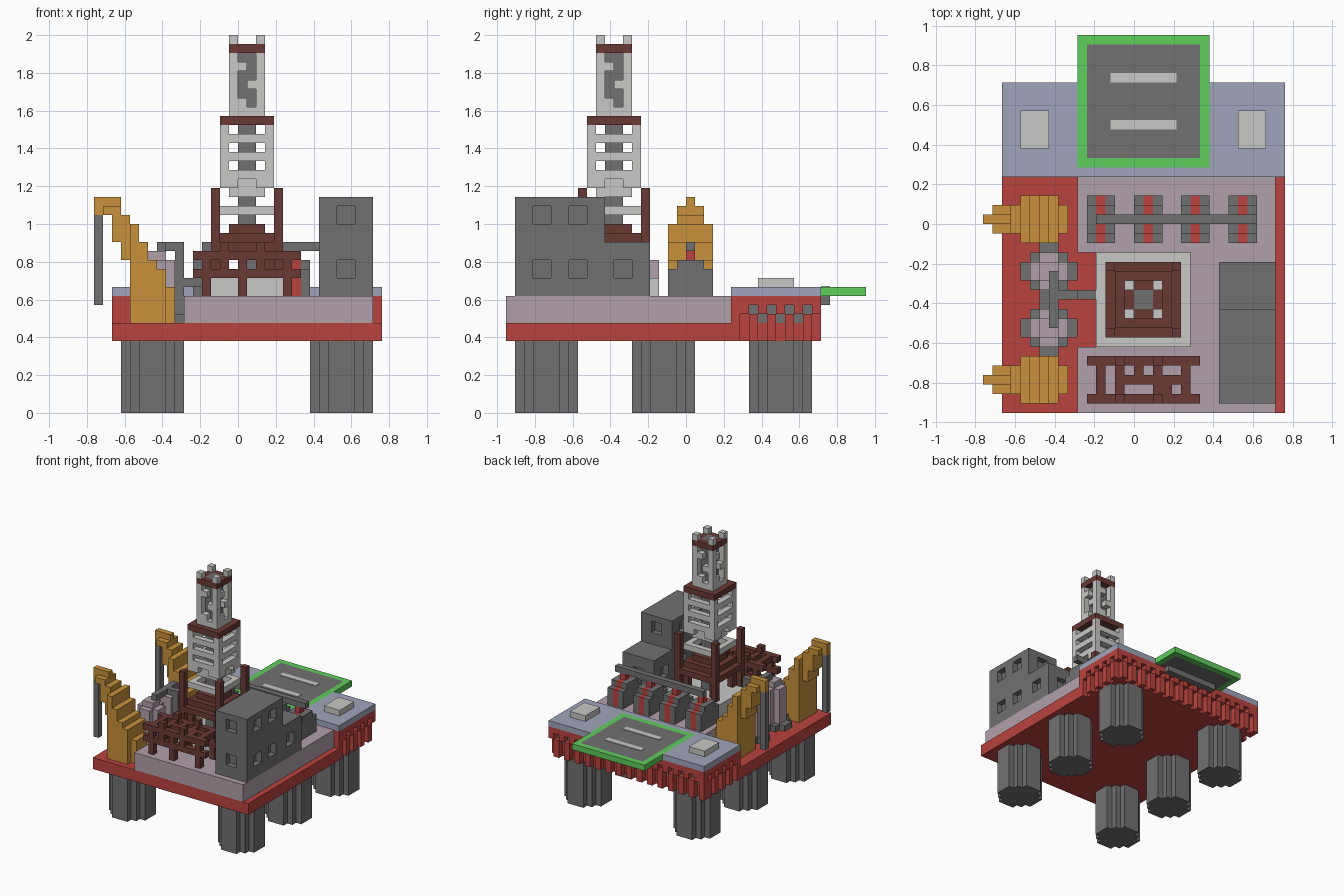
import bpy, bmesh
from itertools import product

if "Cube" in bpy.data.objects:
    bpy.data.objects.remove(bpy.data.objects["Cube"])

U = 1 / 21  # one building block


def material(name, rgb):
    m = bpy.data.materials.new(name)
    m.diffuse_color = [((c / 255 + 0.055) / 1.055) ** 2.4 for c in rgb] + [1]
    m.use_nodes = True
    m.node_tree.nodes["Principled BSDF"].inputs["Base Color"].default_value = m.diffuse_color
    return m


RED = material("hull red", (186, 67, 63))
GREY = material("steel grey", (113, 113, 113))
LIGHT = material("light grey", (200, 200, 198))
MAUVE = material("deck mauve", (176, 160, 170))
BLUE = material("deck blue", (160, 165, 187))
GREEN = material("pad green", (95, 205, 92))
ORANGE = material("crane orange", (200, 145, 60))
BROWN = material("rust brown", (106, 58, 52))


def cells(boxes):
    s = set()
    for x0, x1, y0, y1, z0, z1 in boxes:
        s.update(product(range(x0, x1), range(y0, y1), range(z0, z1)))
    return s


def blocks(name, mat, add, cut=()):
    """Solid made of block boxes (x0,x1,y0,y1,z0,z1), minus cut boxes; only the skin is built."""
    solid = cells(add) - cells(cut)
    bm, verts = bmesh.new(), {}
    for c in solid:
        for a, d in product(range(3), (0, 1)):
            n = list(c)
            n[a] += 2 * d - 1
            if tuple(n) in solid:
                continue
            ring = []
            for p, q in ((0, 0), (1, 0), (1, 1), (0, 1)):
                k = list(c)
                k[a] += d
                k[(a + 1) % 3] += p
                k[(a + 2) % 3] += q
                k = tuple(k)
                if k not in verts:
                    verts[k] = bm.verts.new([i * U for i in k])
                ring.append(verts[k])
            bm.faces.new(ring if d else ring[::-1])
    bmesh.ops.dissolve_limit(bm, angle_limit=0.01, verts=bm.verts[:], edges=bm.edges[:])
    me = bpy.data.meshes.new(name)
    bm.to_mesh(me)
    bm.free()
    me.materials.append(mat)
    ob = bpy.data.objects.new(name, me)
    bpy.context.collection.objects.link(ob)
    return ob


def disc(x, y, w, z0, z1):
    """Blocky round column of width w with its corner at x, y."""
    return [(x, x + w, y + 2, y + w - 2, z0, z1), (x + 1, x + w - 1, y + 1, y + w - 1, z0, z1),
            (x + 2, x + w - 2, y, y + w, z0, z1)]


def around(h, z0, z1):
    """Square of half width h about the derrick centre (1, -8)."""
    return (1 - h, 1 + h, -8 - h, -8 + h, z0, z1)


# Six round legs
for i, (x, y) in enumerate(product((-13, 8), (-19, -6, 7))):
    blocks(f"leg_{i}", GREY, disc(x, y, 7, 0, 8))

# Red hull with toothed skirt under the rear deck
leg_tops = [(-13, -6, 7, 14, 10, 12), (8, 15, 7, 14, 10, 12)]
hull = [(-14, 16, -20, 5, 8, 10), (-13, 15, 5, 14, 8, 13), (-14, 16, 5, 6, 10, 13)]


def tooth(i):
    return [(8, 11), (12, 13)] if i % 2 == 0 else [(11, 13)]


for y in range(5, 15):
    for z in tooth(y + 1):
        hull += [(-14, -13, y, y + 1, *z), (15, 16, y, y + 1, *z)]
for x in range(-14, 16):
    hull += [(x, x + 1, 14, 15, *z) for z in tooth(x)]
blocks("hull", RED, hull, leg_tops)
blocks("leg_tops", GREY, leg_tops)

# Decks
blocks("main_deck", MAUVE, [(-6, 15, -20, 5, 10, 13)], [(-6, -4, -13, -3, 10, 13)])
pad = (-6, 8, 6, 20, 13, 14)
blocks("rear_deck", BLUE, [(-14, 16, 5, 15, 13, 14)], [pad])
blocks("deck_hatches", LIGHT, [(-12, -9, 8, 12, 14, 15), (11, 14, 8, 12, 14, 15)])

# Landing pad with plain marker bars
fill = (-5, 7, 7, 19, 13, 14)
blocks("pad_rim", GREEN, [pad], [fill])
blocks("pad_surface", GREY, [fill])
blocks("pad_support", GREY, [(-4, 6, 15, 16, 12, 13)])
bars = blocks("pad_marker_bars", LIGHT, [(-2, 5, 10, 11, 0, 1), (-2, 5, 15, 16, 0, 1)])
bars.scale.z = 0.1
bars.location = (-0.5 * U, 0, 14 * U)

# Cabin block with recessed windows
wins = []
for z in (15, 21):
    wins += [(11, 13, -19, -18, z, z + 2)]
    for y in (-17, -13):
        wins += [(14, 15, y, y + 2, z, z + 2), (9, 10, y, y + 2, z, z + 2)]
wins += [(14, 15, -8, -6, 15, 17), (9, 10, -8, -6, 15, 17),
         (11, 13, -10, -9, 21, 23), (11, 13, -5, -4, 15, 17)]
blocks("cabin", GREY, [(9, 15, -19, -9, 13, 24), (9, 15, -9, -4, 13, 19)], wins)

# Two cranes, each a stepped boom (x, low z, high z, half width) with a hanging line
boom = [(-16, 22, 24, 0), (-15, 22, 24, 1), (-14, 19, 23, 1), (-13, 17, 22, 1), (-12, 10, 21, 2),
        (-11, 10, 19, 2), (-10, 10, 17, 2), (-9, 10, 16, 2), (-8, 10, 14, 1)]
for i, y in enumerate((-17, 0)):
    b = [(x, x + 1, y - w, y + 1 + w, lo, min(hi, 23)) for x, lo, hi, w in boom]
    b.append((-16, -13, y, y + 1, 23, 24))
    blocks(f"crane_{i}", ORANGE, b)
    blocks(f"crane_line_{i}", GREY, [(-16, -15, y, y + 1, 12, 22)])

# Storage tanks on the left with linking pipe
for i, y in enumerate((-11, -5)):
    blocks(f"tank_base_{i}", GREY, disc(-12, y - 3, 6, 10, 11))
    blocks(f"tank_{i}", MAUVE, [(-11, -7, y - 1, y + 1, 11, 17), (-10, -8, y - 2, y + 2, 11, 17),
                                (-10, -8, y - 1, y + 1, 17, 18)])
blocks("tank_pipe", GREY, [(-9, -8, -11, -5, 18, 19), (-8, -6, -8, -7, 18, 19),
                           (-7, -6, -8, -7, 10, 19), (-6, -4, -8, -7, 14, 15)])

# Row of four pumps with red bands and a header pipe
for i, x in enumerate((-5, 0, 5, 10)):
    def hump(a, b):
        return [(a, b, -2, 3, 13, 16), (a, b, -1, 2, 16, 17)]
    blocks(f"pump_{i}", GREY, hump(x, x + 3), hump(x + 1, x + 2))
    blocks(f"pump_band_{i}", RED, hump(x + 1, x + 2) + [(x + 1, x + 2, 0, 1, 17, 18)])
blocks("pump_header_pipe", GREY, [(-4, 13, 0, 1, 18, 19)])

# Pipe rack at the front
rack = []
for y in (-19, -15):
    rack += [(-5, 7, y, y + 1, 15, 16), (-5, 7, y, y + 1, 17, 18)]
    rack += [(x, x + 1, y, y + 1, 13, 18) for x in (-4, 0, 5)]
    rack += [(x, x + 1, y, y + 1, 15, 19) for x in (-2, 2)]
for x in (-4, -2, 2, 5):
    rack += [(x, x + 1, -19, -14, 17, 18)]
rack += [(-2, 6, -17, -16, 17, 18), (0, 1, -17, -14, 17, 18), (3, 4, -19, -16, 17, 18)]
blocks("pipe_rack", BROWN, rack)

# Derrick footing: base slab, corner posts, stepped brown frame
blocks("derrick_base", LIGHT, [(-4, 6, -13, -3, 13, 15)])
for i, (x, y) in enumerate(product((-3, 4), (-12, -5))):
    blocks(f"derrick_post_{i}", BROWN, [(x, x + 1, y, y + 1, 15, 25)])
blocks("derrick_frame", BROWN, [around(4, 18, 19), around(3, 15, 20), around(2, 20, 21)],
       [around(1, 15, 21), (-1, 3, -12, -4, 15, 18), (-3, 5, -10, -6, 15, 18), around(3, 18, 19)][:3])
blocks("drill_pipe", GREY, [around(1, 15, 41)])
blocks("derrick_collar", LIGHT, [around(3, 22, 23)], [around(2, 22, 23)])


def slot(h, a, b, z):
    """Opening from offset a to b at level z on all four faces of a tower of half width h."""
    return [(1 + a, 1 + b, -8 - h, -7 - h, z, z + 1), (1 - b, 1 - a, -9 + h, -8 + h, z, z + 1),
            (1 - h, 2 - h, -8 - b, -8 - a, z, z + 1), (h, 1 + h, -8 + a, -8 + b, z, z + 1)]


# Lower tower stage
cut = [around(2, 26, 32)]
for z in (27, 29, 31):
    cut += slot(3, -2, 2, z)
cut += slot(3, -1, 1, 25)
blocks("tower_lower", LIGHT, [around(3, 25, 32), around(2, 24, 25)], cut + [around(1, 24, 33)])
blocks("tower_lower_band", BROWN, [around(3, 32, 33)], [around(1, 32, 33)])

# Upper tower stage with zigzag openings
cut = [around(1, 33, 42)]
for z in range(34, 40):
    if z % 2:
        cut += slot(2, -1, 1, z)
    else:
        cut += slot(2, 0, 1, z) if z % 4 else slot(2, -1, 0, z)
cut += slot(2, -1, 1, 41)
blocks("tower_upper", LIGHT, [around(2, 33, 40), around(2, 41, 42)], cut)
blocks("tower_upper_band", BROWN, [around(2, 40, 41)], [around(1, 40, 41)])
